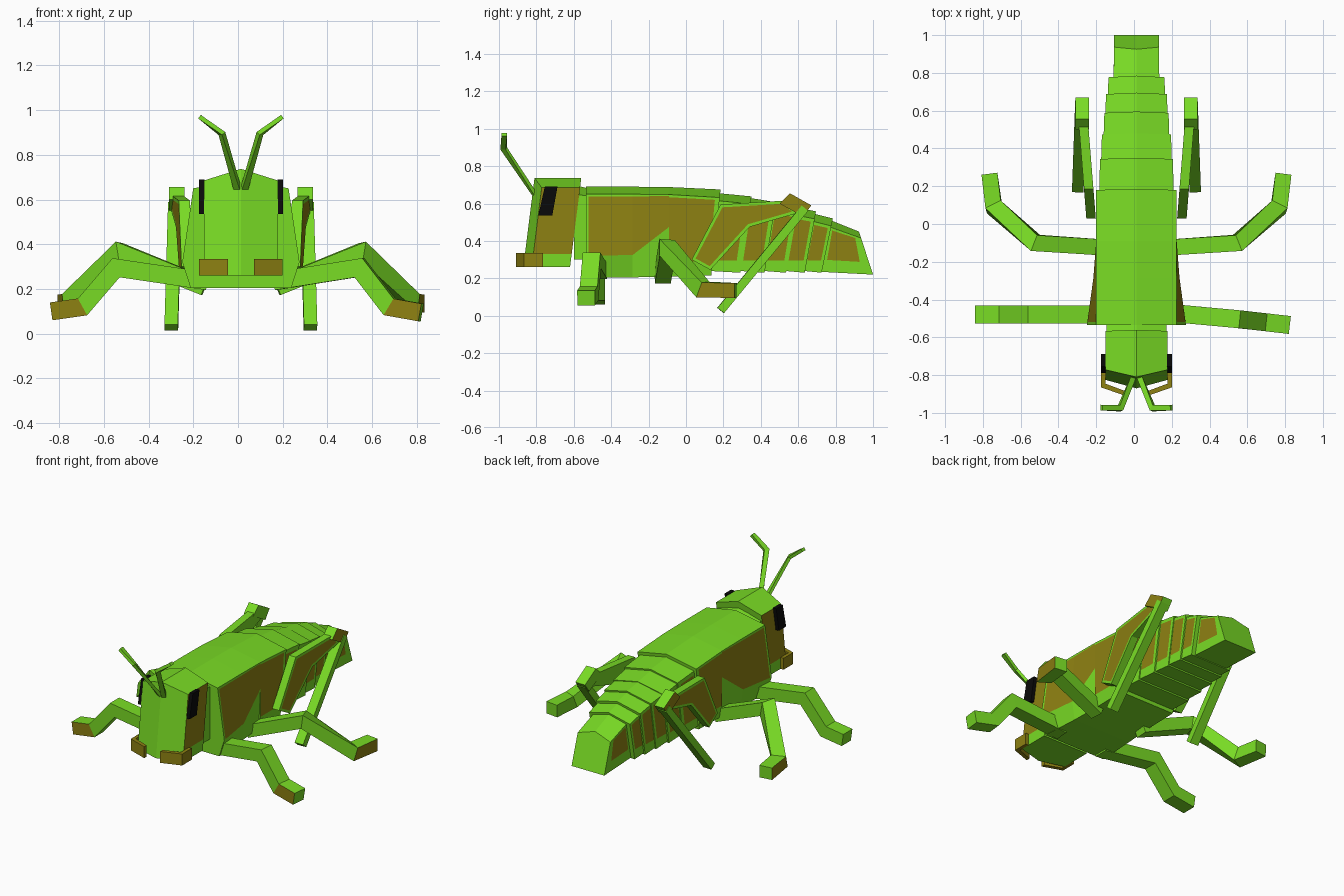
import bpy, bmesh
from mathutils import Vector

if "Cube" in bpy.data.objects:
    bpy.data.objects.remove(bpy.data.objects["Cube"])

CX = 0.013  # the body axis sits slightly right of x = 0


def material(name, col):
    m = bpy.data.materials.new(name)
    m.diffuse_color = (*col, 1)
    m.use_nodes = True
    m.node_tree.nodes["Principled BSDF"].inputs["Base Color"].default_value = m.diffuse_color
    return m


MATS = [material("leaf green", (0.19, 0.71, 0.018)),
        material("olive brown", (0.27, 0.22, 0.006)),
        material("eye black", (0.003, 0.003, 0.003))]


def finish(name, bm, mirror=True):
    if mirror:
        bmesh.ops.mirror(bm, geom=bm.verts[:] + bm.edges[:] + bm.faces[:],
                         axis='X', merge_dist=0.0005)
    bmesh.ops.recalc_face_normals(bm, faces=bm.faces[:])
    me = bpy.data.meshes.new(name)
    bm.to_mesh(me)
    bm.free()
    for m in MATS:
        me.materials.append(m)
    ob = bpy.data.objects.new(name, me)
    ob.location.x = CX
    bpy.context.collection.objects.link(ob)


def ring(y, ridge, edge, low, bot, hw, hwl=None, hwb=None, lean=0, vee=0):
    """Half cross-section: ridge, roof edge, panel foot, belly edge, belly centre."""
    hwl = hw if hwl is None else hwl
    hwb = hwl if hwb is None else hwb
    pts = [(0, ridge), (hw, edge), (hwl, low), (hwb, bot), (0, bot)]
    return [Vector((x, y - lean * (ridge - z) / (ridge - bot) + (vee if x else 0), z))
            for x, z in pts]


def loft(name, rings, u0=0.0, u1=0.0, v0=0.0, panel=True):
    """Body segment with a brown panel on its flank, framed by margins u0, u1, v0."""
    bm = bmesh.new()
    V = [[bm.verts.new(p) for p in r] for r in rings]
    bm.faces.new(V[0])
    bm.faces.new(V[-1][::-1])
    last = len(rings) - 2
    for i in range(last + 1):
        A, B = V[i], V[i + 1]
        for k in (0, 2, 3):
            bm.faces.new((A[k], B[k], B[k + 1], A[k + 1]))
        if not panel:
            bm.faces.new((A[1], B[1], B[2], A[2]))
            continue
        a = u0 if i == 0 else 0
        b = 1 - (u1 if i == last else 0)

        def at(u, v):
            top = A[1].co.lerp(B[1].co, u)
            return bm.verts.new(top.lerp(A[2].co.lerp(B[2].co, u), v))
        p, q, r, s = at(a, v0), at(b, v0), at(b, 1), at(a, 1)
        bm.faces.new((p, q, r, s)).material_index = 1
        bm.faces.new((A[1], B[1], q, p))
        if a > 0:
            bm.faces.new((A[1], p, s, A[2]))
        if b < 1:
            bm.faces.new((B[1], B[2], r, q))
    bmesh.ops.remove_doubles(bm, verts=bm.verts[:], dist=0.0005)
    finish(name, bm)


def plate(name, prof, x0, thick, slope=0, outer=0, rest=0, inset=0):
    """Side profile (y, z) extruded along x, with its own colour on the outer face."""
    bm = bmesh.new()
    a = [bm.verts.new((x0 + slope * y, y, z)) for y, z in prof]
    b = [bm.verts.new((x0 + thick + slope * y, y, z)) for y, z in prof]
    n = len(prof)
    faces = [bm.faces.new(a)]
    faces += [bm.faces.new((a[i], a[(i + 1) % n], b[(i + 1) % n], b[i])) for i in range(n)]
    out = bm.faces.new(b)
    bmesh.ops.recalc_face_normals(bm, faces=bm.faces[:])
    for f in faces:
        f.material_index = rest
    if inset:
        bmesh.ops.inset_individual(bm, faces=[out], thickness=inset, use_even_offset=True)
    out.material_index = outer
    finish(name, bm)


def strut(name, pts, w, h, brown_foot=False, mirror=True, sx=1):
    """Mitred rectangular bar along a path."""
    bm = bmesh.new()
    P = [Vector(p) for p in pts]
    rows = []
    for i, p in enumerate(P):
        t1 = (P[i] - P[i - 1]).normalized() if i else (P[1] - P[0]).normalized()
        t2 = (P[i + 1] - P[i]).normalized() if i < len(P) - 1 else t1
        t = (t1 + t2).normalized()
        s = Vector((0, 0, 1)).cross(t).normalized()
        u = t.cross(s)
        row = []
        for a, b in ((1, 1), (-1, 1), (-1, -1), (1, -1)):
            o = s * a * w / 2 + u * b * h / 2
            bend = t2 - t1
            if bend.length > 1e-4:
                bend.normalize()
                o += bend * o.dot(bend) * (1 / t.dot(t1) - 1)
            c = p + o
            row.append(bm.verts.new((c.x * sx, c.y, c.z)))
        rows.append(row)
    for i in range(len(rows) - 1):
        for k in range(4):
            j = (k + 1) % 4
            f = bm.faces.new((rows[i][k], rows[i + 1][k], rows[i + 1][j], rows[i][j]))
            if brown_foot and i == len(rows) - 2 and k == 1:
                f.material_index = 1
    bm.faces.new(rows[0])
    bm.faces.new(rows[-1][::-1])
    finish(name, bm, mirror)


# Head, with a pointed front, and neck
loft("head", [ring(-0.81, 0.737, 0.685, 0.33, 0.26, 0.165, lean=0.06, vee=0.045),
              ring(-0.56, 0.737, 0.685, 0.33, 0.26, 0.165, lean=0.06)])
loft("neck", [ring(-0.60, 0.70, 0.65, 0.40, 0.30, 0.158),
              ring(-0.52, 0.68, 0.64, 0.40, 0.30, 0.158)], panel=False)

# Thorax: front shield flares out at the lower front
loft("front_thorax", [ring(-0.535, 0.69, 0.65, 0.32, 0.205, 0.213, 0.262, 0.225),
                      ring(-0.285, 0.69, 0.65, 0.325, 0.205, 0.213, 0.228, 0.21),
                      ring(-0.09, 0.688, 0.648, 0.475, 0.21, 0.213, 0.213, 0.20)],
     u0=0.06, v0=0.04)
loft("rear_thorax", [ring(-0.09, 0.688, 0.648, 0.29, 0.21, 0.213, 0.213, 0.20),
                     ring(0.185, 0.675, 0.632, 0.29, 0.215, 0.213, 0.213, 0.20, lean=0.05)],
     u1=0.09, v0=0.04)

# Abdomen: overlapping tapering segments (start, end, half width, top start, top end)
SEGMENTS = [(0.185, 0.35, 0.195, 0.655, 0.638), (0.35, 0.48, 0.185, 0.63, 0.607),
            (0.48, 0.595, 0.172, 0.605, 0.588), (0.595, 0.695, 0.163, 0.58, 0.558),
            (0.695, 0.785, 0.150, 0.545, 0.52)]
for i, (y0, y1, hw, t0, t1) in enumerate(SEGMENTS):
    loft("abdomen_segment_%d" % (i + 1),
         [ring(y0 - 0.01, t0, t0 - 0.04, 0.295, 0.24, hw + 0.002, lean=0.06),
          ring(y1, t1, t1 - 0.04, 0.295, 0.23, hw - 0.002, lean=0.06)],
         u0=0.12, u1=0.16, v0=0.08)
loft("tail", [ring(0.775, 0.51, 0.475, 0.30, 0.235, 0.121, lean=0.06),
              ring(0.925, 0.45, 0.415, 0.285, 0.22, 0.119, lean=-0.075)],
     u0=0.1, u1=0.2, v0=0.08)

# Eyes and mouth guards
plate("eyes", [(-0.755, 0.69), (-0.687, 0.69), (-0.715, 0.535), (-0.79, 0.535)],
      0.163, 0.025, outer=2, rest=2)
bm = bmesh.new()
jaw = bm.faces.new([bm.verts.new((x, y, 0.26)) for x, y in
                    [(0.187, -0.765), (0.187, -0.865), (0.058, -0.91),
                     (0.058, -0.885), (0.165, -0.845), (0.165, -0.765)]])
ext = bmesh.ops.extrude_face_region(bm, geom=[jaw], use_keep_orig=True)["geom"]
bmesh.ops.translate(bm, vec=(0, 0, 0.075),
                    verts=[v for v in ext if isinstance(v, bmesh.types.BMVert)])
for f in bm.faces:
    f.material_index = 1
finish("jaws", bm)

# Antennae
strut("antennae", [(0.016, -0.81, 0.65), (0.085, -0.975, 0.895), (0.185, -0.972, 0.97)],
      0.03, 0.02)

# Front legs: the left one is straight, the right one sweeps forward
strut("left_front_leg", [(0.15, -0.48, 0.235), (0.558, -0.48, 0.295),
                         (0.708, -0.48, 0.12), (0.848, -0.48, 0.10)],
      0.095, 0.08, True, False, -1)
strut("right_front_leg", [(0.15, -0.468, 0.235), (0.53, -0.503, 0.295),
                          (0.665, -0.518, 0.12), (0.805, -0.534, 0.095)],
      0.095, 0.08, True, False)

# Middle legs
strut("middle_legs", [(0.16, -0.125, 0.21), (0.535, -0.10, 0.362),
                      (0.755, 0.09, 0.14), (0.778, 0.265, 0.135)], 0.085, 0.08, True)

# Hind legs: bent thigh plate, knee block and long shin
plate("hind_thighs", [(0.03, 0.30), (0.185, 0.595), (0.52, 0.615),
                      (0.60, 0.55), (0.34, 0.475), (0.13, 0.245)],
      0.213, 0.05, slope=0.08, outer=1, inset=0.016)
plate("hind_knees", [(0.555, 0.655), (0.67, 0.59), (0.625, 0.53), (0.50, 0.60)],
      0.252, 0.07, outer=1)
strut("hind_shins", [(0.295, 0.635, 0.575), (0.311, 0.185, 0.028)], 0.06, 0.045)
